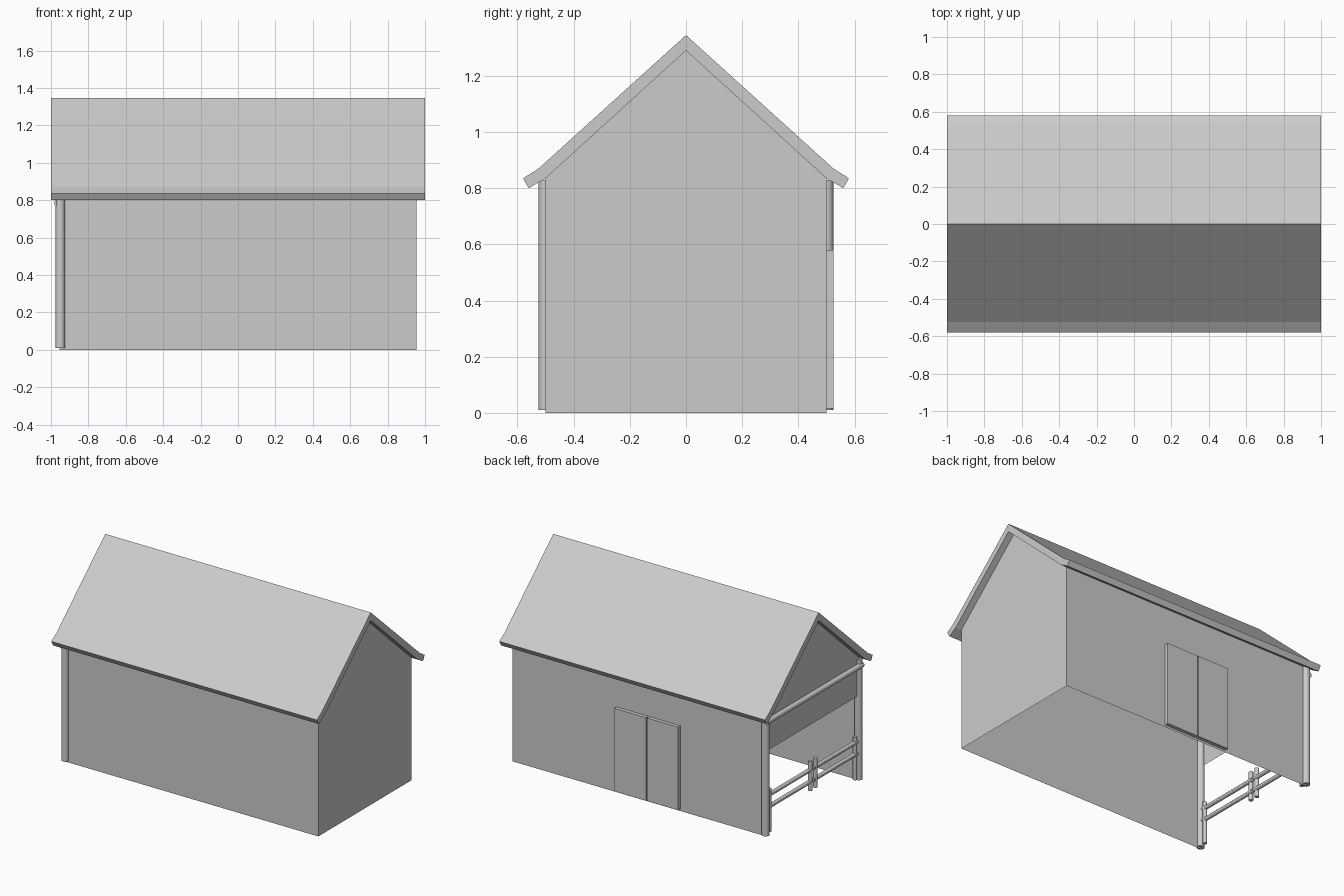
import bpy, bmesh
from mathutils import Vector

if "Cube" in bpy.data.objects:
    bpy.data.objects.remove(bpy.data.objects["Cube"])


def mesh_object(name, bm):
    bmesh.ops.recalc_face_normals(bm, faces=bm.faces[:])
    me = bpy.data.meshes.new(name)
    bm.to_mesh(me)
    bm.free()
    ob = bpy.data.objects.new(name, me)
    bpy.context.collection.objects.link(ob)
    return ob


def extruded(name, profile, x0, x1):
    """Closed YZ profile extruded along X."""
    bm = bmesh.new()
    face = bm.faces.new([bm.verts.new((x0, y, z)) for y, z in profile])
    out = bmesh.ops.extrude_face_region(bm, geom=[face])
    moved = [g for g in out["geom"] if isinstance(g, bmesh.types.BMVert)]
    bmesh.ops.translate(bm, verts=moved, vec=(x1 - x0, 0, 0))
    return mesh_object(name, bm)


def box(name, x0, x1, y0, y1, z0, z1):
    return extruded(name, [(y0, z0), (y1, z0), (y1, z1), (y0, z1)], x0, x1)


def pole(name, a, b, radius, sides=16):
    a, b = Vector(a), Vector(b)
    bpy.ops.mesh.primitive_cylinder_add(vertices=sides, radius=radius,
                                        depth=(b - a).length, location=(a + b) / 2)
    ob = bpy.context.object
    ob.name = name
    ob.rotation_euler = (b - a).to_track_quat('Z', 'Y').to_euler()
    bpy.ops.object.shade_smooth_by_angle()
    return ob


# Thin wall shell: two long sides, full right gable, upper left gable; open below
W, D, EAVE, RIDGE, LINTEL = 0.955, 0.5, 0.835, 1.29, 0.58
bm = bmesh.new()
for pts in (
    [(-W, -D, 0), (W, -D, 0), (W, -D, EAVE), (-W, -D, EAVE)],
    [(-W, D, 0), (W, D, 0), (W, D, EAVE), (-W, D, EAVE)],
    [(W, -D, 0), (W, D, 0), (W, D, EAVE), (W, 0, RIDGE), (W, -D, EAVE)],
    [(-W, -D, LINTEL), (-W, D, LINTEL), (-W, D, EAVE), (-W, 0, RIDGE), (-W, -D, EAVE)],
):
    bm.faces.new([bm.verts.new(p) for p in pts])
bmesh.ops.remove_doubles(bm, verts=bm.verts[:], dist=1e-4)
mesh_object("walls", bm)

# Roof with flared eaves
outer = [(0.58, 0.835), (0.525, 0.87), (0, 1.345), (-0.525, 0.87), (-0.58, 0.835)]
inner = [(-0.56, 0.80), (-0.5, 0.835), (0, 1.29), (0.5, 0.835), (0.56, 0.80)]
extruded("roof", outer + inner, -1, 1)

# Double door on the back wall
box("door_left", -0.308, -0.073, 0.5, 0.525, 0.015, 0.58)
box("door_right", -0.065, 0.172, 0.5, 0.525, 0.015, 0.58)

# Corner posts and cross beam at the open end
for s, side in ((-1, "front"), (1, "back")):
    pole(side + "_corner_post", (-0.95, s * 0.5, 0.01), (-0.95, s * 0.5, 0.83), 0.025)
pole("cross_beam", (-0.965, -0.515, 0.785), (-0.965, 0.515, 0.785), 0.018)

# Pair of gates: hinge pole, two rails and a meeting upright each
for s, side in ((-1, "front"), (1, "back")):
    pole(side + "_hinge_pole", (-0.95, s * 0.46, 0.02), (-0.95, s * 0.46, 0.31), 0.014, 12)
    pole(side + "_gate_upright", (-0.955, s * 0.028, 0.135), (-0.955, s * 0.028, 0.335), 0.014, 12)
    for z in (0.19, 0.27):
        pole(side + "_gate_rail", (-0.95, s * 0.48, z), (-0.95, s * 0.008, z), 0.014, 12)
